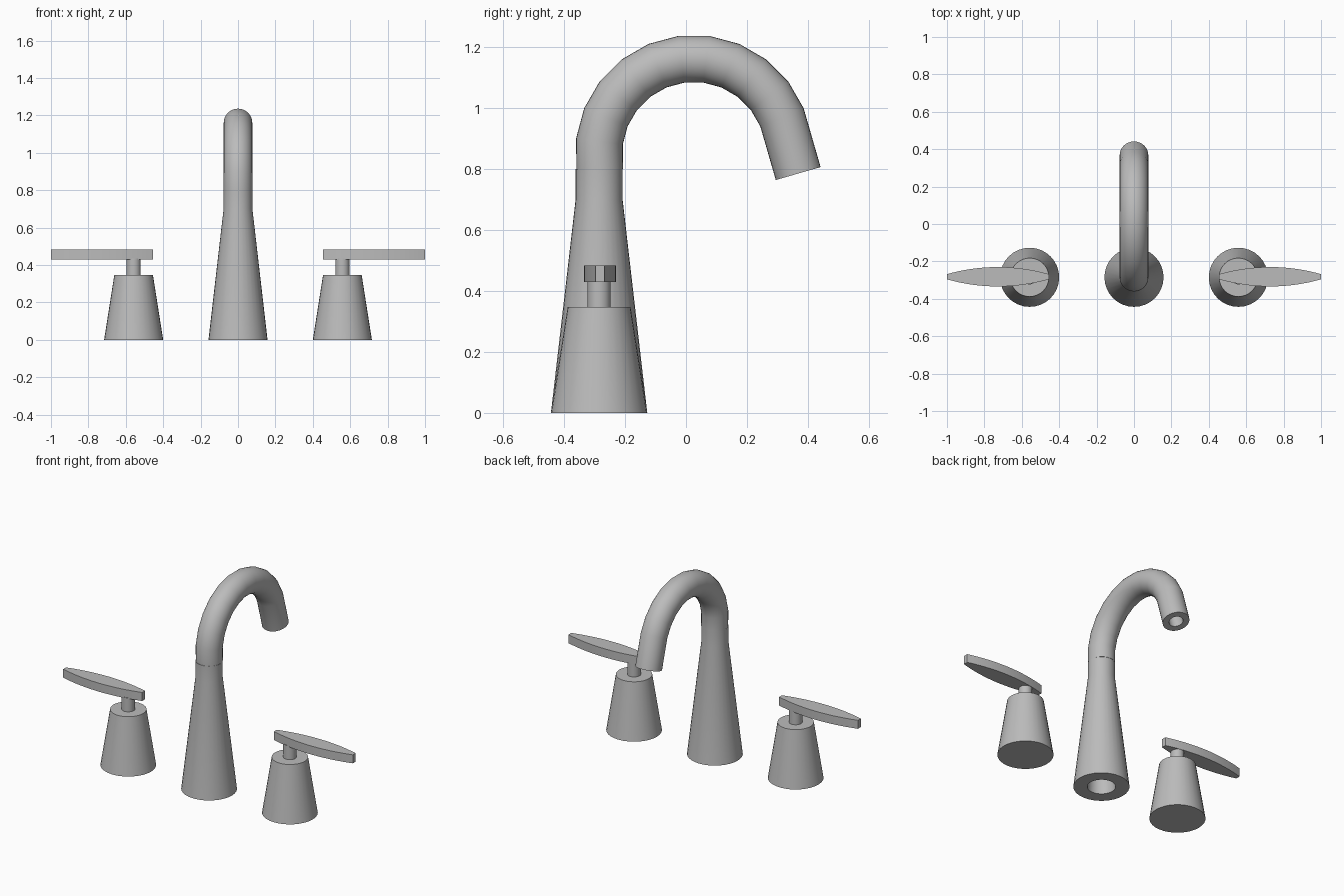
import bpy, bmesh, math
from mathutils import Vector

if "Cube" in bpy.data.objects:
    bpy.data.objects.remove(bpy.data.objects["Cube"], do_unlink=True)

SIDES = 32
BASE_Y = -0.285

metal = bpy.data.materials.new("brushed grey metal")
metal.use_nodes = True
GREY = (0.5, 0.5, 0.5, 1)
metal.diffuse_color = GREY
metal.node_tree.nodes["Principled BSDF"].inputs["Base Color"].default_value = GREY


def finish(name, bm):
    bmesh.ops.recalc_face_normals(bm, faces=bm.faces)
    mesh = bpy.data.meshes.new(name)
    bm.to_mesh(mesh)
    bm.free()
    mesh.materials.append(metal)
    obj = bpy.data.objects.new(name, mesh)
    bpy.context.collection.objects.link(obj)
    bpy.ops.object.select_all(action="DESELECT")
    obj.select_set(True)
    bpy.context.view_layer.objects.active = obj
    bpy.ops.object.shade_smooth_by_angle(angle=math.radians(30))
    return obj


def ring(bm, centre, u, v, radius):
    angles = [2 * math.pi * i / SIDES for i in range(SIDES)]
    return [bm.verts.new(centre + radius * (u * math.cos(a) + v * math.sin(a))) for a in angles]


def bridge(bm, a, b):
    for i in range(SIDES):
        j = (i + 1) % SIDES
        bm.faces.new((a[i], a[j], b[j], b[i]))


def lathe(name, x, profile, closed_loop=False):
    """Turn (radius, height) pairs round a vertical axis."""
    bm = bmesh.new()
    rings = [ring(bm, Vector((x, BASE_Y, z)), Vector((1, 0, 0)), Vector((0, 1, 0)), r)
             for r, z in profile]
    for a, b in zip(rings, rings[1:]):
        bridge(bm, a, b)
    if closed_loop:
        bridge(bm, rings[-1], rings[0])
    else:
        bm.faces.new(rings[0])
        bm.faces.new(rings[-1])
    return finish(name, bm)


def hollow_pipe(name, path, outer, inner):
    """Sweep a hollow round section along a path in the YZ plane, with mitred joints."""
    bm = bmesh.new()
    shells = {outer: [], inner: []}
    across = Vector((1, 0, 0))
    for i, p in enumerate(path):
        before = (p - path[i - 1]).normalized() if i else None
        after = (path[i + 1] - p).normalized() if i < len(path) - 1 else None
        before, after = before or after, after or before
        tangent = (before + after).normalized()
        side = tangent.cross(across) / tangent.dot(before)
        for radius, rings in shells.items():
            rings.append(ring(bm, p, across, side, radius))
    for rings in shells.values():
        for a, b in zip(rings, rings[1:]):
            bridge(bm, a, b)
    for end in (0, -1):
        bridge(bm, shells[outer][end], shells[inner][end])
    return finish(name, bm)


# Hollow tapered column
lathe("spout_column", 0,
      [(0.158, 0), (0.077, 0.7), (0.077, 0.8), (0.04, 0.8), (0.04, 0.7), (0.08, 0)], True)

# Gooseneck spout: straight rise, faceted arc, straight outlet
ARC_Y, ARC_Z, ARC_R = 0.026, 0.85, 0.3125
path = [Vector((0, BASE_Y + 0.002, 0.8))]
for k in range(11):
    a = math.radians(7.5 + 15 * k)
    path.append(Vector((0, ARC_Y - ARC_R * math.cos(a), ARC_Z + ARC_R * math.sin(a))))
path.append(Vector((0, 0.368, 0.785)))
hollow_pipe("gooseneck_spout", path, 0.0765, 0.04)


def lever(name, sign):
    """Lens-shaped flat bar pointing outwards."""
    x0, x1, steps = 0.455, 1.0, 16
    outline = []
    for edge in (1, -1):
        for i in range(steps + 1):
            t = i / steps if edge == 1 else 1 - i / steps
            half = 0.014 + 0.038 * (1 - (2 * t - 1) ** 2)
            outline.append((sign * (x0 + t * (x1 - x0)), BASE_Y + 0.003 + edge * half))
    bm = bmesh.new()
    face = bm.faces.new([bm.verts.new((x, y, 0.43)) for x, y in outline])
    top = bmesh.ops.extrude_face_region(bm, geom=[face])["geom"]
    bmesh.ops.translate(bm, vec=(0, 0, 0.053),
                        verts=[g for g in top if isinstance(g, bmesh.types.BMVert)])
    return finish(name, bm)


# Left and right handles
for label, sign in (("left", 1), ("right", -1)):
    x = sign * 0.558
    lathe(label + "_handle_base", x, [(0.158, 0), (0.103, 0.348)])
    lathe(label + "_handle_stem", x, [(0.038, 0.345), (0.038, 0.435)])
    lever(label + "_handle_lever", sign)
